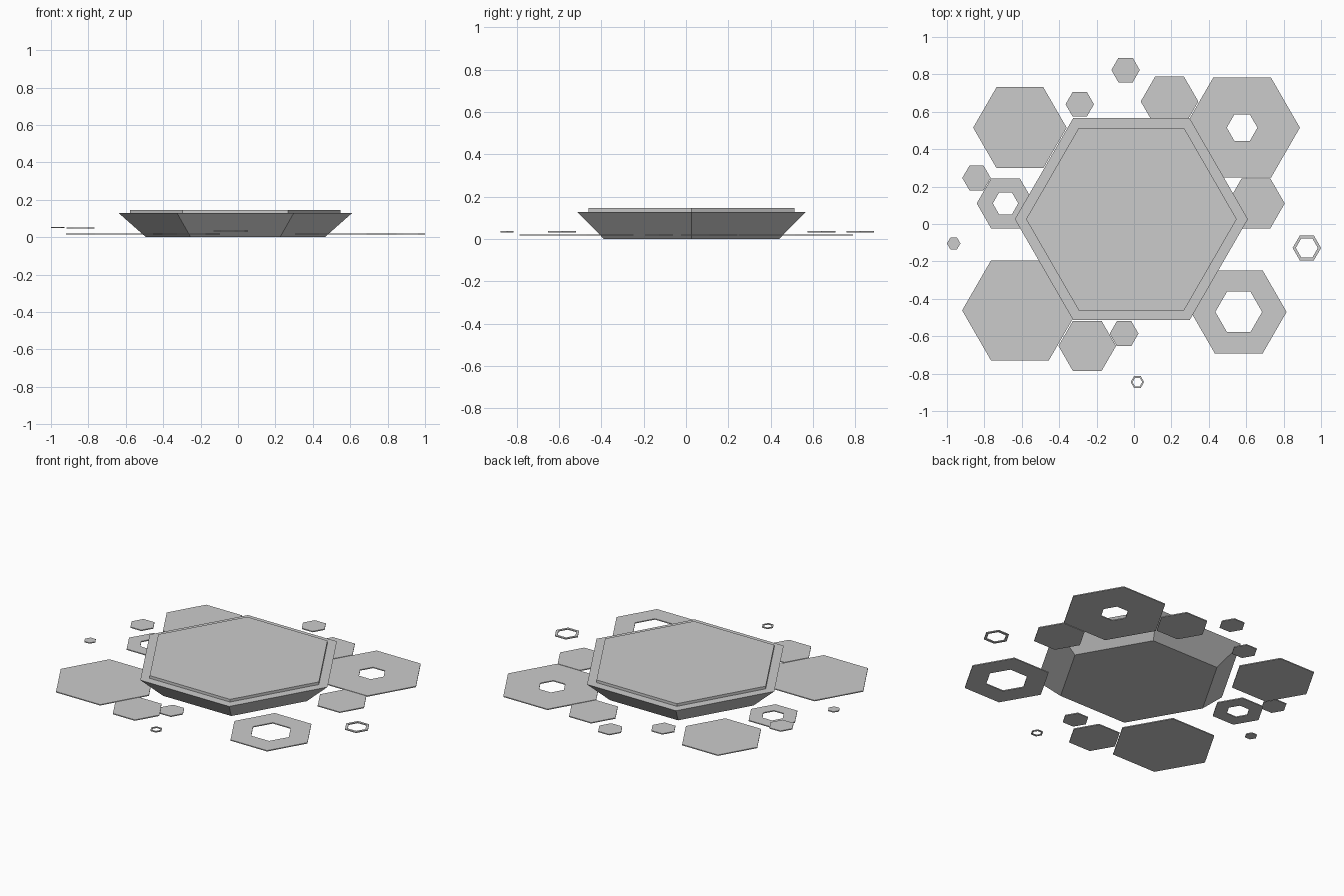
import bpy, bmesh
from math import cos, sin, pi

if "Cube" in bpy.data.objects:
    bpy.data.objects.remove(bpy.data.objects["Cube"])


def hexagon(bm, x, y, z, r):
    return [bm.verts.new((x + r * cos(i * pi / 3), y + r * sin(i * pi / 3), z))
            for i in range(6)]


def bridge(bm, a, b):
    for i in range(6):
        j = (i + 1) % 6
        bm.faces.new((a[i], a[j], b[j], b[i]))


def hex_part(name, x, y, z0, z1, r0, r1, hole=0):
    """Hexagonal slab or frustum, with an optional hexagonal hole."""
    bm = bmesh.new()
    low, high = hexagon(bm, x, y, z0, r0), hexagon(bm, x, y, z1, r1)
    bridge(bm, low, high)
    if hole:
        in_low, in_high = hexagon(bm, x, y, z0, hole), hexagon(bm, x, y, z1, hole)
        bridge(bm, high, in_high)
        bridge(bm, in_high, in_low)
        bridge(bm, in_low, low)
    else:
        bm.faces.new(low[::-1])
        bm.faces.new(high)
    bmesh.ops.recalc_face_normals(bm, faces=bm.faces)
    mesh = bpy.data.meshes.new(name)
    bm.to_mesh(mesh)
    bm.free()
    ob = bpy.data.objects.new(name, mesh)
    bpy.context.collection.objects.link(ob)
    return ob


# Central platform: flared base and raised top plate
CX, CY = -0.014, 0.026
hex_part("platform_base", CX, CY, 0, 0.128, 0.478, 0.623)
hex_part("platform_top_plate", CX, CY, 0.128, 0.145, 0.563, 0.563)

# Surrounding thin tiles: name, x, y, top z, radius, hole radius
tiles = [
    ("large_tile_back_left", -0.61, 0.515, 0.021, 0.25, 0),
    ("large_ring_back_right", 0.578, 0.515, 0.021, 0.309, 0.082),
    ("large_tile_front_left", -0.61, -0.462, 0.021, 0.309, 0),
    ("large_ring_front_right", 0.56, -0.47, 0.021, 0.256, 0.125),
    ("medium_tile_back", 0.19, 0.655, 0.021, 0.154, 0),
    ("medium_tile_right", 0.652, 0.11, 0.021, 0.154, 0),
    ("medium_ring_left", -0.687, 0.11, 0.021, 0.154, 0.068),
    ("medium_tile_front", -0.25, -0.652, 0.021, 0.154, 0),
    ("small_tile_back_left", -0.29, 0.64, 0.037, 0.076, 0),
    ("small_tile_back", -0.045, 0.823, 0.037, 0.076, 0),
    ("small_tile_left", -0.842, 0.246, 0.052, 0.076, 0),
    ("tiny_tile_left", -0.964, -0.104, 0.054, 0.036, 0),
    ("small_ring_right", 0.924, -0.128, 0.021, 0.076, 0.059),
    ("small_tile_front", -0.053, -0.586, 0.037, 0.077, 0),
    ("tiny_ring_front", 0.018, -0.845, 0.037, 0.036, 0.026),
]
for name, x, y, z, r, hole in tiles:
    hex_part(name, x, y, z - 0.006, z, r, r, hole)
